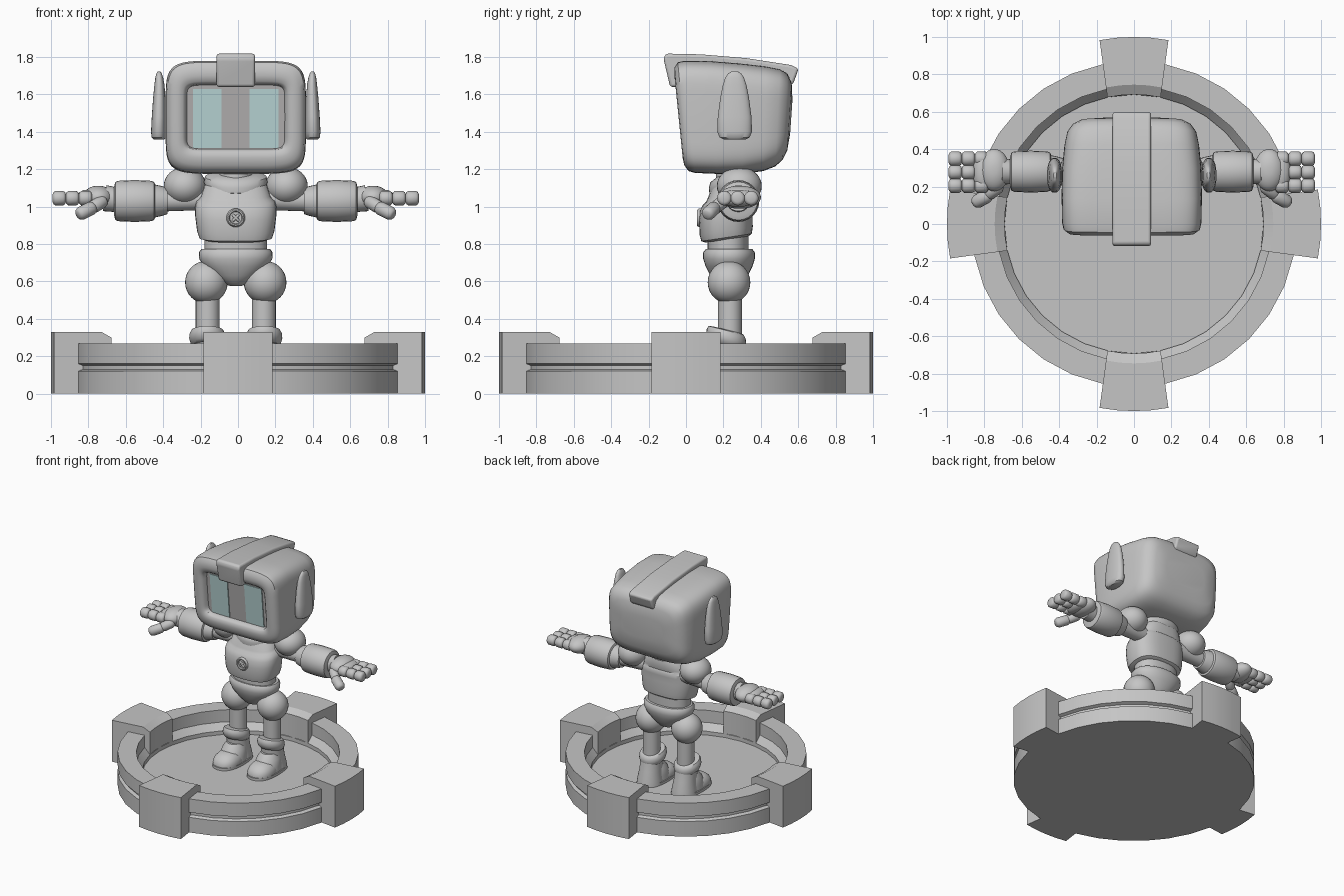
import bpy, bmesh, math
from mathutils import Vector

if "Cube" in bpy.data.objects:
    bpy.data.objects.remove(bpy.data.objects["Cube"], do_unlink=True)

CX = -0.012   # figure's centre line
ARM_Y = 0.28
FLOOR = 0.09


def material(name, r, g, b):
    m = bpy.data.materials.new(name)
    m.diffuse_color = (r, g, b, 1)
    m.use_nodes = True
    m.node_tree.nodes["Principled BSDF"].inputs["Base Color"].default_value = (r, g, b, 1)
    return m


GREY = material("light grey", 0.56, 0.56, 0.56)
PANEL = material("screen grey", 0.46, 0.45, 0.45)
GLASS = material("pale teal glass", 0.5, 0.69, 0.69)


def loft(name, rings, mat=GREY, angle=40, end_mat=None):
    """Skin a list of equal rings and close both ends."""
    bm = bmesh.new()
    loops = [[bm.verts.new(p) for p in ring] for ring in rings]
    n = len(loops[0])
    for a, b in zip(loops, loops[1:]):
        for i in range(n):
            bm.faces.new((a[i], a[(i + 1) % n], b[(i + 1) % n], b[i]))
    first = bm.faces.new(loops[0])
    bm.faces.new(loops[-1])
    first.material_index = 1 if end_mat else 0
    bmesh.ops.recalc_face_normals(bm, faces=bm.faces)
    mesh = bpy.data.meshes.new(name)
    bm.to_mesh(mesh)
    bm.free()
    mesh.materials.append(mat)
    if end_mat:
        mesh.materials.append(end_mat)
    if angle:
        mesh.shade_smooth()
        mesh.set_sharp_from_angle(angle=math.radians(angle))
    ob = bpy.data.objects.new(name, mesh)
    bpy.context.collection.objects.link(ob)
    return ob


def oval(ru, rv, e=2.0, n=32):
    """Superellipse points; larger e is squarer."""
    pts = []
    for i in range(n):
        a = math.tau * i / n
        c, s = math.cos(a), math.sin(a)
        pts.append((math.copysign(abs(c) ** (2 / e), c) * ru,
                    math.copysign(abs(s) ** (2 / e), s) * rv))
    return pts


def stack(name, cx, sections, e=2.0, tilt=0.0):
    """Upright body from sections (z, centre y, half width, half depth)."""
    return loft(name, [[(cx + u, cy + v, z + tilt * v) for u, v in oval(rx, ry, e)]
                       for z, cy, rx, ry in sections])


def rod(name, p0, p1, profile, n=24):
    """Round part along p0-p1 from (fraction, radius) pairs."""
    p0, p1 = Vector(p0), Vector(p1)
    q = (p1 - p0).to_track_quat('Z', 'Y')
    return loft(name, [[p0.lerp(p1, t) + q @ Vector((u, v, 0)) for u, v in oval(r, r, n=n)]
                       for t, r in profile])


def capsule(name, p0, p1, r):
    return rod(name, p0, p1, [(0, .55 * r), (.06, .8 * r), (.2, r), (.8, r), (.94, .8 * r), (1, .55 * r)], 16)


def ball(name, c, rx, ry, rz):
    rings = []
    for i in range(1, 16):
        a = math.pi * i / 16
        s = math.sin(a)
        rings.append([(c[0] + u, c[1] + v, c[2] - rz * math.cos(a)) for u, v in oval(rx * s, ry * s)])
    return loft(name, rings)


# Round base with a grooved rim and sunken floor
profile = [(.87, 0), (.87, .12), (.845, .13), (.845, .15), (.87, .16), (.87, .267),
           (.735, .267), (.735, .17), (.692, .12), (.692, FLOOR)]
loft("base_ring", [[(r * math.cos(math.tau * i / 32), r * math.sin(math.tau * i / 32), z)
                    for i in range(32)] for r, z in profile], angle=25)

# Four wedge blocks on the rim
section = [(1, 0), (1, .33), (.745, .33), (.692, .30), (.692, 0)]
for k, side in enumerate(("front", "left", "back", "right")):
    rings = []
    for t in (-1, -.5, 0, .5, 1):
        ring = []
        for r, z in section:
            x = t * (.142 + .042 * (r - .69) / .31)
            ring.append((x, -math.sqrt(r * r - x * x), z))
        rings.append(ring)
    loft(side + "_block", rings, angle=25).rotation_euler.z = k * math.pi / 2


# Head shell: rounded box with a recessed screen, leaning faces
def lean(x, y, z):
    return (x, y + (-.1 + .3 * max(y, 0)) * (z - 1.48), z)


head = [  # y, half width, bottom, top, squareness
    (.008, .262, 1.308, 1.65, 10), (-.022, .27, 1.302, 1.656, 9), (-.035, .285, 1.288, 1.67, 8),
    (-.04, .31, 1.26, 1.70, 7), (-.035, .34, 1.22, 1.745, 6), (-.015, .365, 1.19, 1.772, 6),
    (.02, .373, 1.18, 1.78, 6), (.15, .375, 1.175, 1.778, 6), (.3, .372, 1.175, 1.765, 5.5),
    (.42, .36, 1.19, 1.75, 5), (.49, .345, 1.215, 1.735, 5), (.53, .315, 1.25, 1.71, 5),
    (.553, .27, 1.30, 1.66, 4.5), (.563, .18, 1.39, 1.57, 4)]
loft("head_shell", [[lean(CX + u, y, (lo + hi) / 2 + v) for u, v in oval(w, (hi - lo) / 2, e, 64)]
                    for y, w, lo, hi, e in head], end_mat=PANEL)

# Two glass strips on the screen
for side, x in (("right", -.152), ("left", .151)):
    rings = [[lean(CX + x + u * .077, y, 1.472 + v * .158)
              for u, v in ((-1, -1), (1, -1), (1, 1), (-1, 1))] for y in (.001, .009)]
    loft(side + "_screen_strip", rings, GLASS, 0)

# Crest over the top of the head
crest = [(-.085, 1.64), (-.12, 1.79), (-.108, 1.818), (.08, 1.814), (.32, 1.794), (.56, 1.757),
         (.602, 1.738), (.575, 1.66), (.545, 1.635), (.45, 1.65), (.40, 1.70), (.03, 1.72), (-.03, 1.64)]
band = loft("head_crest", [[(CX + x, y, z) for y, z in crest] for x in (-.103, .103)])
bevel = band.modifiers.new("soft_edges", 'BEVEL')
bevel.width, bevel.segments = .014, 3

# Neck, collar, chest, waist and pelvis
stack("neck", CX, [(1.08, .25, .09, .09), (1.22, .25, .09, .09)])
stack("collar", CX, [(1.08, .24, .12, .09), (1.10, .24, .155, .115), (1.13, .245, .17, .123),
                     (1.16, .25, .165, .12), (1.18, .255, .13, .09)], tilt=.25)
stack("chest", CX, [(.825, .22, .165, .115), (.835, .217, .195, .135), (.87, .215, .207, .142),
                    (.95, .213, .217, .143), (1.0, .216, .217, .141), (1.03, .225, .21, .135),
                    (1.045, .23, .195, .122), (1.06, .235, .185, .12), (1.12, .25, .165, .11),
                    (1.16, .255, .12, .09)], 2.7, .15)
stack("waist", CX, [(.72, .225, .168, .11), (.88, .225, .168, .11)], 2.3)
stack("pelvis", CX, [(.575, .23, .03, .04), (.59, .23, .065, .07), (.63, .23, .12, .1),
                     (.68, .23, .172, .125), (.72, .23, .195, .138), (.755, .23, .197, .138),
                     (.772, .23, .185, .125)], 2.2)

# Chest button: ring, disc and crossed bars
front = .072
rod("button_ring", (CX, front + .02, .94), (CX, front - .012, .94),
    [(0, .05), (.7, .05), (1, .043), (1, .036), (.7, .032)])
for a in (45, -45):
    d = Vector((math.cos(math.radians(a)), 0, math.sin(math.radians(a)))) * .026
    c = Vector((CX, front - .004, .94))
    capsule("button_cross_bar", c - d, c + d, .008)

for s, side in ((-1, "right_"), (1, "left_")):
    def at(x, y, z):
        return (CX + s * x, y, z)

    # Tapered ear fin
    loft(side + "ear_fin", [[(CX + s * cx + u, cy + v, z) for u, v in oval(rx, ry, 2.4)]
         for z, cx, cy, rx, ry in [
             (1.36, .41, .26, .03, .06), (1.37, .412, .26, .038, .08), (1.40, .413, .26, .04, .093),
             (1.48, .411, .26, .038, .09), (1.58, .409, .26, .033, .077), (1.65, .408, .26, .027, .063),
             (1.69, .409, .26, .021, .05), (1.71, .41, .26, .015, .036), (1.722, .41, .26, .008, .018)]])

    # Shoulder, upper arm and forearm guard
    ball(side + "shoulder", at(.272, .285, 1.11), .113, .12, .102)
    rod(side + "upper_arm", at(.16, .27, 1.04), at(.45, ARM_Y, 1.03), [(0, .058), (1, .058)])
    rod(side + "elbow_cuff", at(.365, ARM_Y, 1.03), at(.44, ARM_Y, 1.03),
        [(0, .06), (0, .07), (.3, .078), (1, .09)])
    rod(side + "forearm", at(.43, ARM_Y, 1.03), at(.65, ARM_Y, 1.03),
        [(0, .085), (.03, .102), (.1, .108), (.5, .112), (.9, .108), (.97, .102), (1, .08)])
    rod(side + "wrist", at(.63, ARM_Y, 1.035), at(.70, ARM_Y, 1.045), [(0, .065), (1, .07)])

    # Palm, three jointed fingers and a thumb
    ball(side + "palm_heel", at(.735, .288, 1.05), .082, .113, .062)
    ball(side + "palm", at(.795, .28, 1.045), .055, .108, .046)
    for f, y in enumerate((.205, .277, .349)):
        for j in range(3):
            x = .768 + .07 * j
            capsule(f"{side}finger_{f + 1}_joint_{j + 1}", at(x, y, 1.045), at(x + .071, y, 1.045), .039)
    capsule(side + "thumb_base", at(.70, .21, 1.035), at(.775, .15, .99), .035)
    capsule(side + "thumb_tip", at(.755, .16, 1.0), at(.845, .11, .955), .037)

    # Hip ball and shin
    ball(side + "thigh", at(.157, .23, .595), .114, .114, .114)
    rod(side + "shin", at(.15, .235, .2), at(.15, .235, .52), [(0, .064), (1, .064)])

    # Boot: ankle, tilted cuff, instep, toe and sole
    bx = CX + s * .152
    stack(side + "boot_ankle", bx, [(FLOOR, .25, .095, .105), (.13, .25, .09, .1),
                                    (.2, .24, .08, .09), (.29, .23, .08, .085)])
    stack(side + "boot_cuff", bx, [(.26, .215, .078, .085), (.272, .215, .09, .097), (.295, .215, .097, .106),
                                   (.32, .215, .095, .104), (.338, .215, .085, .094),
                                   (.341, .22, .068, .075)], tilt=-.25)
    stack(side + "boot_instep", bx, [(FLOOR, .17, .098, .12), (.15, .18, .094, .112),
                                     (.2, .19, .084, .095), (.24, .20, .06, .07)])
    stack(side + "boot_toe", bx, [(FLOOR, .11, .095, .12), (.125, .11, .098, .122), (.155, .115, .088, .108),
                                  (.18, .12, .065, .08), (.192, .125, .03, .04)], 2.3)
    stack(side + "boot_sole", bx, [(FLOOR - .01, .165, .103, .185), (FLOOR + .02, .165, .103, .185)], 2.4)
